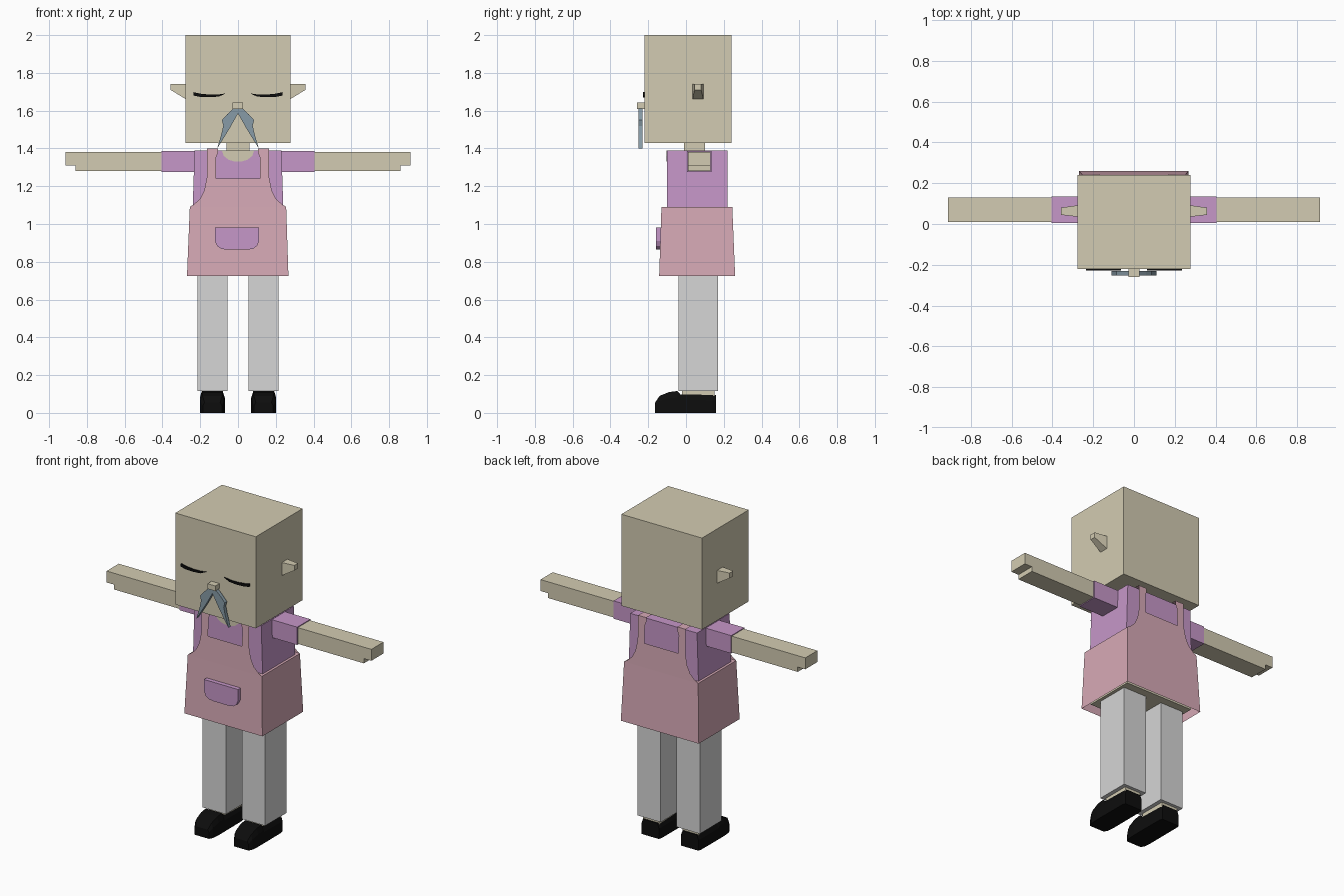
import bpy, bmesh

if "Cube" in bpy.data.objects:
    bpy.data.objects.remove(bpy.data.objects["Cube"], do_unlink=True)


def material(name, rgb):
    m = bpy.data.materials.new(name)
    m.use_nodes = True
    m.diffuse_color = (*rgb, 1)
    m.node_tree.nodes["Principled BSDF"].inputs["Base Color"].default_value = (*rgb, 1)
    return m


SKIN = material("warm_beige", (0.65, 0.60, 0.445))
PINK = material("dusty_pink", (0.68, 0.40, 0.47))
PURPLE = material("soft_purple", (0.565, 0.31, 0.58))
GREY = material("light_grey", (0.67, 0.67, 0.67))
BLUE = material("blue_grey", (0.245, 0.33, 0.385))
BLACK = material("black", (0.004, 0.004, 0.004))


def finish(bm, name, mat):
    me = bpy.data.meshes.new(name)
    bm.to_mesh(me)
    bm.free()
    me.materials.append(mat)
    ob = bpy.data.objects.new(name, me)
    bpy.context.collection.objects.link(ob)


def loft(name, rings, mat, caps=(True, True)):
    """Skin a series of matching point rings, optionally closing the ends."""
    bm = bmesh.new()
    loops = [[bm.verts.new(p) for p in ring] for ring in rings]
    for a, b in zip(loops, loops[1:]):
        for i in range(len(a)):
            j = (i + 1) % len(a)
            bm.faces.new((a[i], a[j], b[j], b[i]))
    for loop, cap in zip((loops[0], loops[-1]), caps):
        if cap:
            bm.faces.new(loop)
    bmesh.ops.recalc_face_normals(bm, faces=bm.faces)
    finish(bm, name, mat)


def rect(x0, x1, y0, y1, z):
    return [(x0, y0, z), (x1, y0, z), (x1, y1, z), (x0, y1, z)]


def block(name, x, y, z, mat):
    x = sorted(x)
    loft(name, [rect(*x, *y, z[0]), rect(*x, *y, z[1])], mat)


def plate(name, outline, y0, y1, mat):
    """Front-facing x-z outline given a thickness along y."""
    loft(name, [[(x, y, z) for x, z in outline] for y in (y0, y1)], mat)


def sheet(name, points, mat, outward):
    """Single flat face turned towards the outward (y, z) direction."""
    bm = bmesh.new()
    f = bm.faces.new([bm.verts.new(p) for p in points])
    f.normal_update()
    if f.normal.y * outward[0] + f.normal.z * outward[1] < 0:
        f.normal_flip()
    finish(bm, name, mat)


def mirrored(half):
    return half + [(-x, z) for x, z in reversed(half)]


# Head, neck and nose
block("head", (-0.278, 0.277), (-0.22, 0.24), (1.43, 2.0), SKIN)
block("neck", (-0.06, 0.06), (-0.01, 0.1), (1.36, 1.44), SKIN)
block("nose", (-0.028, 0.026), (-0.26, -0.215), (1.61, 1.642), SKIN)

# Shirt body with a scooped neckline
loft("shirt", [rect(-0.24, 0.24, -0.1, 0.22, 1.08),
               rect(-0.23, 0.23, -0.1, 0.22, 1.388)], PURPLE)
scoop = mirrored([(0.085, 1.388), (0.075, 1.36), (0.05, 1.34), (0.02, 1.331)])
plate("neckline", scoop, -0.104, -0.096, SKIN)

# Flared dress, open underneath, over the hips
loft("dress_skirt", [rect(-0.27, 0.267, -0.142, 0.26, 0.725),
                     rect(-0.255, 0.255, -0.13, 0.245, 1.09)], PINK, (False, True))
block("hips", (-0.235, 0.235), (-0.1, 0.22), (0.745, 1.085), SKIN)

# Bib with straps, front and back
bib = mirrored([(0.255, 1.09), (0.232, 1.105), (0.2, 1.135), (0.178, 1.18),
                (0.164, 1.25), (0.164, 1.4), (0.107, 1.4), (0.107, 1.375),
                (0.117, 1.35), (0.117, 1.24)])
FRONT, BACK = (-0.13, -0.123), (0.245, 0.237)
for name, (low, high), side in (("front_bib", FRONT, -1), ("back_bib", BACK, 1)):
    pts = [(x, low + (high - low) * (z - 1.09) / 0.31, z) for x, z in bib]
    sheet(name, pts, PINK, (side, 0))

# Pocket with rounded lower corners
pocket = [(x - 0.005, z) for x, z in mirrored(
    [(0.117, 0.982), (0.117, 0.91), (0.105, 0.883), (0.085, 0.869), (0.055, 0.864)])]
plate("pocket", pocket, -0.16, -0.132, PURPLE)

for s, side in ((1, "left"), (-1, "right")):
    # Strap over the shoulder
    sheet(side + "_shoulder_strap",
          rect(s * 0.107, s * 0.164, FRONT[1], BACK[1], 1.4), PINK, (0, 1))

    # Arm with a stepped hand
    block(side + "_sleeve", (s * 0.22, s * 0.405), (0.004, 0.134), (1.275, 1.386), PURPLE)
    arm = [(s * x, z) for x, z in ((0.4, 1.28), (0.86, 1.28), (0.86, 1.31),
                                   (0.912, 1.31), (0.912, 1.381), (0.4, 1.381))]
    plate(side + "_arm", arm, 0.01, 0.129, SKIN)

    # Leg, ankle and shoe
    block(side + "_trouser_leg", (s * 0.055, s * 0.215), (-0.04, 0.17), (0.115, 0.76), GREY)
    block(side + "_ankle", (s * 0.08, s * 0.19), (-0.02, 0.15), (0.06, 0.13), SKIN)
    rings = []
    for y, w, h in ((0.158, 0.06, 0.095), (0.14, 0.065, 0.095), (-0.03, 0.066, 0.098),
                    (-0.045, 0.066, 0.116), (-0.09, 0.066, 0.11),
                    (-0.14, 0.062, 0.09), (-0.163, 0.05, 0.055)):
        section = mirrored([(w, 0), (w, 0.7 * h), (0.83 * w, h)])
        rings.append([(s * 0.136 + x, y, z) for x, z in section])
    loft(side + "_shoe", rings, BLACK)

    # Ear tapering to a blunt tip
    ear = [[(s * x, y0, z), (s * x, y1, z), (s * x, y1, 1.742), (s * x, y0, 1.742)]
           for x, y0, y1, z in ((0.275, 0.035, 0.092, 1.66), (0.357, 0.045, 0.08, 1.71))]
    loft(side + "_ear", ear, SKIN)

    # Closed eye, a thin curved stroke
    eye = [(0.063, 1.692), (0.1, 1.686), (0.15, 1.685), (0.2, 1.69), (0.235, 1.698),
           (0.235, 1.68), (0.2, 1.673), (0.15, 1.671), (0.1, 1.675)]
    plate(side + "_eye", [(s * x, z) for x, z in eye], -0.228, -0.219, BLACK)

    # Drooping moustache half
    whisker = [(0, 1.612), (0.025, 1.612), (0.058, 1.58), (0.085, 1.55), (0.078, 1.52),
               (0.088, 1.475), (0.11, 1.4), (0.045, 1.505), (0, 1.585)]
    plate(side + "_moustache", [(s * x, z) for x, z in whisker], -0.252, -0.23, BLUE)
